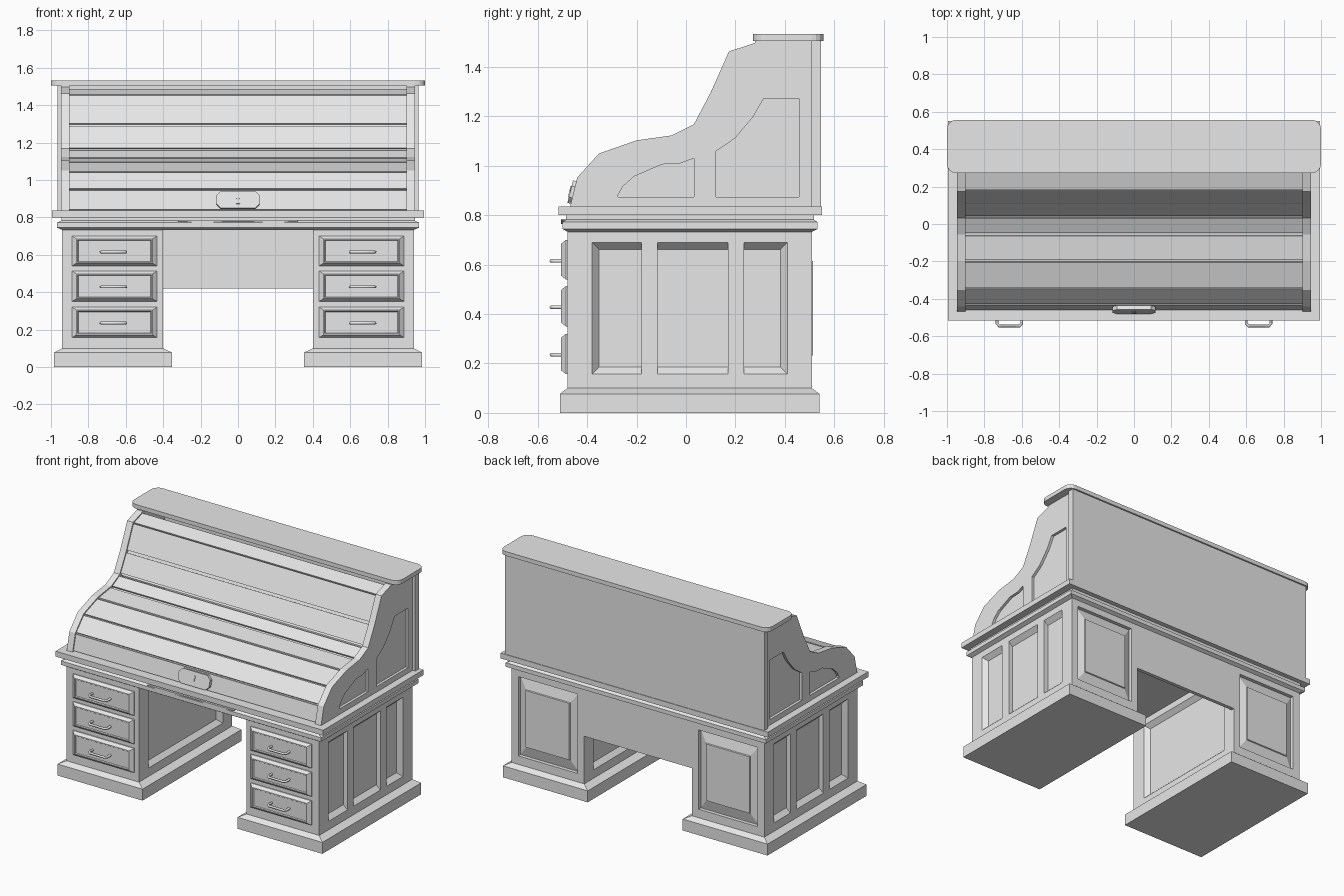
import bpy, bmesh, math
from mathutils import Vector

cube = bpy.data.objects.get("Cube")
if cube:
    bpy.data.objects.remove(cube, do_unlink=True)

grey = bpy.data.materials.new("plain_grey")
grey.use_nodes = True
grey.diffuse_color = (0.8, 0.8, 0.8, 1)
grey.node_tree.nodes["Principled BSDF"].inputs["Base Color"].default_value = (0.8, 0.8, 0.8, 1)


def place(axis, u, v, w):
    return {"x": (w, u, v), "y": (u, w, v), "z": (u, v, w)}[axis]


def loft(name, axis, rings, side=1):
    """Bridge (outline, height) rings along an axis and cap both ends."""
    bm = bmesh.new()
    loops = []
    for outline, w in rings:
        pts = [place(axis, u, v, w) for u, v in outline]
        loops.append([bm.verts.new((x * side, y, z)) for x, y, z in pts])
    n = len(loops[0])
    for a, b in zip(loops, loops[1:]):
        for i in range(n):
            j = (i + 1) % n
            bm.faces.new((a[i], a[j], b[j], b[i]))
    bm.faces.new(loops[0])
    bm.faces.new(loops[-1])
    bmesh.ops.recalc_face_normals(bm, faces=bm.faces)
    me = bpy.data.meshes.new(name)
    bm.to_mesh(me)
    bm.free()
    me.materials.append(grey)
    ob = bpy.data.objects.new(name, me)
    bpy.context.collection.objects.link(ob)
    return ob


def rect(u0, u1, v0, v1, inset=0.0, inset_v=None):
    k = inset if inset_v is None else inset_v
    return [(u0 + inset, v0 + k), (u1 - inset, v0 + k),
            (u1 - inset, v1 - k), (u0 + inset, v1 - k)]


def prism(name, axis, outline, w0, w1, side=1):
    return loft(name, axis, [(outline, w0), (outline, w1)], side)


def carve(ob, cutter):
    """Subtract the cutter, keep the result and drop the cutter."""
    mod = ob.modifiers.new("carve", "BOOLEAN")
    mod.operation, mod.solver, mod.object = "DIFFERENCE", "EXACT", cutter
    dg = bpy.context.evaluated_depsgraph_get()
    ob.data = bpy.data.meshes.new_from_object(ob.evaluated_get(dg))
    ob.modifiers.clear()
    bpy.data.objects.remove(cutter, do_unlink=True)


def handle(name, cx, z):
    cu = bpy.data.curves.new(name, "CURVE")
    cu.dimensions, cu.bevel_depth, cu.bevel_resolution = "3D", 0.008, 1
    cu.use_fill_caps = True
    half = [(0.066, -0.495), (0.066, -0.532), (0.054, -0.545)]
    path = [(-x, y) for x, y in half] + half[::-1]
    sp = cu.splines.new("POLY")
    sp.points.add(len(path) - 1)
    for p, (x, y) in zip(sp.points, path):
        p.co = (cx + x, y, z, 1)
    cu.materials.append(grey)
    ob = bpy.data.objects.new(name, cu)
    bpy.context.collection.objects.link(ob)


# Pedestals with recessed panels, plinths, drawers and handles
BACK, FRONT, OUT, IN = 0.51, -0.48, 0.94, 0.40
PZ0, PZ1 = 0.157, 0.69
for side, tag in ((1, "left"), (-1, "right")):
    ped = prism(tag + "_pedestal", "z", rect(IN, OUT, FRONT, BACK), 0.09, 0.74, side)
    panel = (-0.38, 0.41, PZ0, PZ1)
    for surf, d in ((OUT, -1), (IN, 1)):
        carve(ped, loft("cutter", "x", [(rect(*panel), surf - d * 0.02),
                                        (rect(*panel), surf),
                                        (rect(*panel, 0.028), surf + d * 0.03)], side))
    back_panel = (0.45, 0.89, PZ0, PZ1)
    carve(ped, prism("cutter", "y", rect(*back_panel), BACK - 0.025, BACK + 0.02, side))
    loft(tag + "_back_panel", "y", [(rect(*back_panel), BACK - 0.03),
                                    (rect(*back_panel, 0.004), BACK - 0.02),
                                    (rect(*back_panel, 0.055, 0.073), BACK - 0.002),
                                    (rect(*back_panel, 0.058, 0.076), BACK + 0.005)], side)
    for y0, y1 in ((-0.18, -0.115), (0.17, 0.234)):
        prism(tag + "_side_stile", "x", rect(y0, y1, PZ0, PZ1), OUT - 0.04, OUT, side)
    loft(tag + "_plinth", "z", [(rect(0.353, 0.985, -0.51, 0.54), 0),
                                (rect(0.353, 0.985, -0.51, 0.54), 0.077),
                                (rect(IN, OUT, FRONT, BACK), 0.1)], side)
    for z0, z1, hz in ((0.54, 0.70, 0.615), (0.35, 0.513, 0.428), (0.157, 0.32, 0.235)):
        r = (0.433, 0.888, z0, z1)
        loft(tag + "_drawer", "y", [(rect(*r), -0.47), (rect(*r), -0.486),
                                    (rect(*r, 0.024, 0.015), -0.505),
                                    (rect(*r, 0.03, 0.021), -0.505),
                                    (rect(*r, 0.034, 0.025), -0.499)], side)
        handle(tag + "_drawer_handle", side * 0.666, hz)

# Modesty panel between the pedestals
prism("modesty_panel", "y", rect(-IN, IN, 0.42, 0.74), 0.485, BACK)

# Stepped desk top moulding
lip = rect(-0.968, 0.968, -0.50, 0.533)
neck = rect(-0.945, 0.945, -0.485, 0.518)
board = rect(-0.995, 0.995, -0.517, 0.55)
loft("desk_top", "z", [(rect(-OUT, OUT, FRONT, BACK), 0.733), (lip, 0.745), (lip, 0.772),
                       (neck, 0.782), (neck, 0.80), (board, 0.80), (board, 0.836)])

# Scalloped apron trim under the desk edge
wave = [(0.32, 0.779), (0.26, 0.776), (0.2, 0.765), (0.13, 0.774), (0.06, 0.778)]
prism("apron_trim", "y", [(-0.32, 0.785)] + [(-x, z) for x, z in wave]
      + wave[::-1] + [(0.32, 0.785)], -0.505, -0.48)

# Curved cabinet sides with sunken panels
curve = [(-0.469, 0.836), (-0.44, 0.953), (-0.352, 1.05), (-0.20, 1.103), (-0.057, 1.123),
         (0.032, 1.168), (0.10, 1.297), (0.174, 1.463), (0.279, 1.497)]
front_sunk = [(-0.275, 0.873), (-0.275, 0.882), (-0.255, 0.917), (-0.21, 0.957),
              (-0.097, 1.006), (-0.024, 1.01), (0.032, 1.03), (0.032, 0.873)]
rear_sunk = [(0.121, 0.873), (0.121, 1.058), (0.198, 1.111), (0.27, 1.196),
             (0.315, 1.273), (0.457, 1.273), (0.457, 0.873)]
for side, tag in ((1, "left"), (-1, "right")):
    wall = prism(tag + "_cabinet_side", "x",
                 curve + [(0.279, 1.507), (0.51, 1.507), (0.51, 0.836)], 0.902, 0.946, side)
    for outline in (front_sunk, rear_sunk):
        carve(wall, prism("cutter", "x", outline, 0.928, 0.97, side))

# Cabinet back and rounded top board
prism("cabinet_back", "z", rect(-0.965, 0.965, 0.505, 0.546), 0.83, 1.507)
corners = []
R = 0.05
for cx, cy, start in ((1, 0.557, 0), (-1, 0.557, 90), (-1, 0.272, 180), (1, 0.272, 270)):
    ox = cx - math.copysign(R, cx)
    oy = cy - R if cy > 0.4 else cy + R
    for i in range(5):
        a = math.radians(start + i * 22.5)
        corners.append((ox + R * math.cos(a), oy + R * math.sin(a)))
prism("cabinet_top", "z", corners, 1.505, 1.533)

# Roll-top slats over a continuous backing
for p, q in zip(curve, curve[1:]):
    p, q = Vector(p), Vector(q)
    d = (q - p).normalized()
    out = Vector((-d.y, d.x))
    for name, gap, top, bottom in (("roll_slat", 0.008, -0.008, -0.03),
                                   ("roll_backing", -0.004, -0.02, -0.035)):
        a, b = p + d * gap, q - d * gap
        prism(name, "x", [a + out * top, b + out * top, b + out * bottom, a + out * bottom],
              -0.905, 0.905)

# Lock plate with raised keyhole, tilted to lie on the lowest slat
base = Vector((0, *curve[0]))
up = (Vector((0, *curve[1])) - base).normalized()
front = Vector((0, -up.z, up.y))
centre = base + up * 0.058


def on_slat(name, outline, w0, w1):
    ob = prism(name, "y", outline, w0, w1)
    for v in ob.data.vertices:
        v.co = centre + Vector((v.co.x, 0, 0)) + up * v.co.z - front * v.co.y


def clipped(w, h, c):
    half = [(w, -h + c), (w, h - c), (w - c, h), (-w + c, h)]
    return half + [(-x, -z) for x, z in half]


on_slat("lock_plate", clipped(0.116, 0.047, 0.024), -0.014, 0.012)
on_slat("keyhole_head", [(0.011 * math.cos(math.tau * i / 10),
                          0.012 + 0.011 * math.sin(math.tau * i / 10)) for i in range(10)],
        -0.018, -0.012)
on_slat("keyhole_slot", [(-0.01, -0.024), (0.01, -0.024), (0.004, 0.004), (-0.004, 0.004)],
        -0.018, -0.012)
